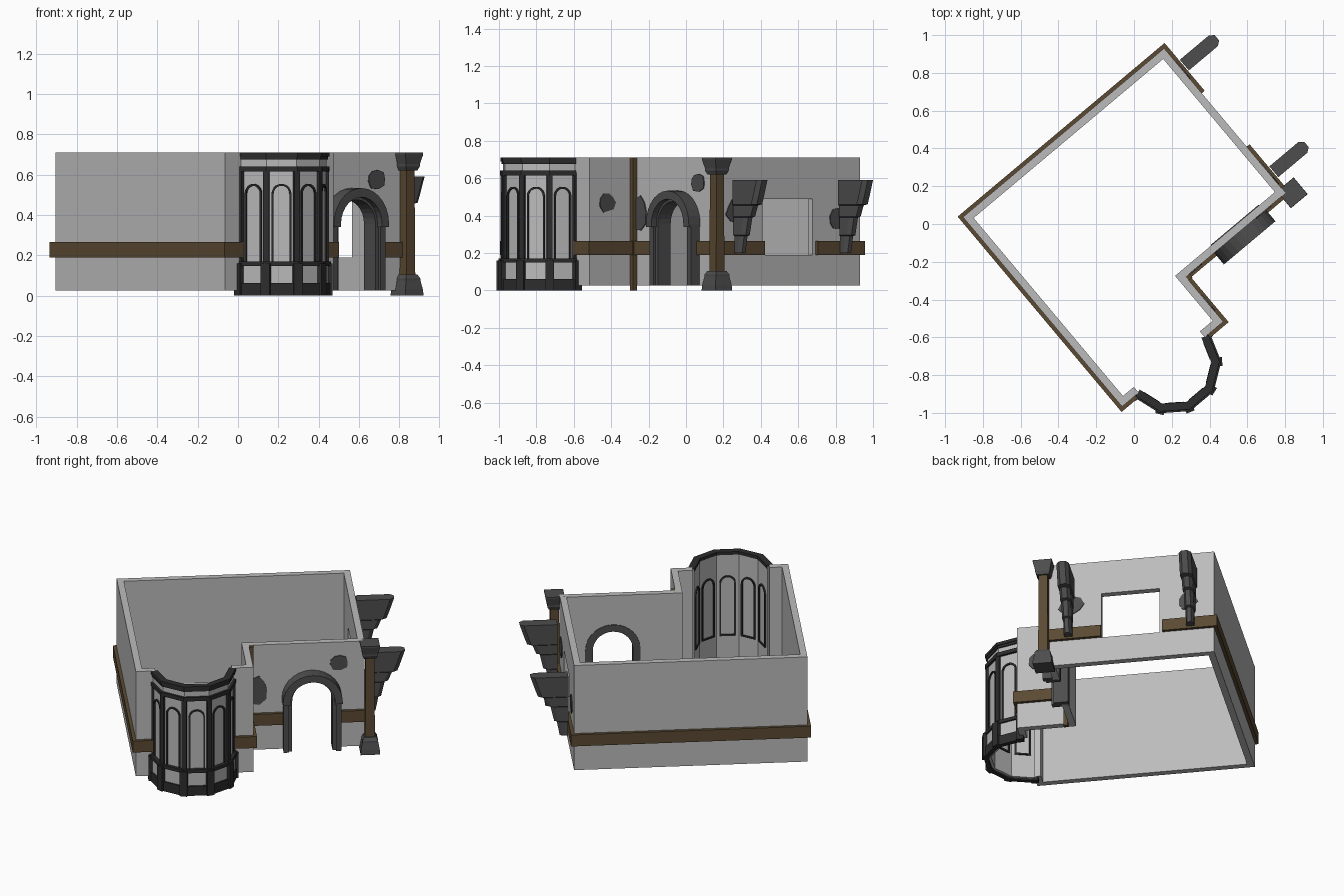
import bpy, bmesh, math, random
from mathutils import Matrix, Vector

if "Cube" in bpy.data.objects:
    bpy.data.objects.remove(bpy.data.objects["Cube"])

random.seed(4)
TURN = Matrix.Rotation(math.radians(40), 4, 'Z')   # the building stands turned on the grid


def material(name, r, g, b):
    m = bpy.data.materials.new(name)
    m.diffuse_color = (r, g, b, 1)
    m.use_nodes = True
    m.node_tree.nodes["Principled BSDF"].inputs["Base Color"].default_value = m.diffuse_color
    return m


PLASTER = material("grey plaster", 0.5, 0.5, 0.5)
STONE = material("dark stone", 0.075, 0.075, 0.077)
TRIM = material("black trim", 0.026, 0.026, 0.027)
WOOD = material("brown wood", 0.105, 0.068, 0.032)


def loft(name, sections, mat):
    """Skin a row of equal-length closed sections and cap both ends."""
    bm = bmesh.new()
    rows = [[bm.verts.new(p) for p in s] for s in sections]
    n = len(rows[0])
    for a, b in zip(rows, rows[1:]):
        for i in range(n):
            j = (i + 1) % n
            bm.faces.new((a[i], a[j], b[j], b[i]))
    bm.faces.new(rows[0])
    bm.faces.new(rows[-1])
    bmesh.ops.recalc_face_normals(bm, faces=bm.faces)
    me = bpy.data.meshes.new(name)
    bm.to_mesh(me)
    bm.free()
    me.transform(TURN)
    me.materials.append(mat)
    ob = bpy.data.objects.new(name, me)
    bpy.context.collection.objects.link(ob)
    return ob


def strip(name, path, s0, s1, z0, z1, mat):
    """Wall or band along a plan path, from offset s0 to s1 (outward is +)."""
    pts = [Vector(p) for p in path]
    dirs = [(b - a).normalized() for a, b in zip(pts, pts[1:])]
    nor = [Vector((-d.y, d.x)) for d in dirs]
    sections = []
    for i, p in enumerate(pts):
        a, b = nor[max(i - 1, 0)], nor[min(i, len(nor) - 1)]
        m = (a + b) / (1 + a.dot(b))
        q, r = p + m * s0, p + m * s1
        sections.append([(q.x, q.y, z0), (r.x, r.y, z0), (r.x, r.y, z1), (q.x, q.y, z1)])
    return loft(name, sections, mat)


def face_frame(x, y, normal_deg):
    """Map (along, outward, height) on a wall face to building coordinates."""
    c, s = math.cos(math.radians(normal_deg)), math.sin(math.radians(normal_deg))
    return lambda t, d, z: (x - s * t + c * d, y + c * t + s * d, z)


def arch_line(r, z0, spring, n):
    arc = [(-r * math.cos(math.pi * k / n), spring + r * math.sin(math.pi * k / n)) for k in range(n + 1)]
    return [(-r, z0)] + arc + [(r, z0)]


def arch_frame(name, at, wi, wo, z0, spring, d0, d1, n, mat):
    sections = [[at(ti, d0, zi), at(to, d0, zo), at(to, d1, zo), at(ti, d1, zi)]
                for (ti, zi), (to, zo) in zip(arch_line(wi, z0, spring, n), arch_line(wo, z0, spring, n))]
    return loft(name, sections, mat)


def plate(name, at, outline, d0, d1, mat):
    return loft(name, [[at(t, d, z) for t, z in outline] for d in (d0, d1)], mat)


def square_stack(name, x, y, levels, mat):
    return loft(name, [[(x - h, y - h, z), (x + h, y - h, z), (x + h, y + h, z), (x - h, y + h, z)]
                       for z, h in levels], mat)


def cut(target, cutter):
    mod = target.modifiers.new("opening", 'BOOLEAN')
    mod.operation, mod.solver, mod.object = 'DIFFERENCE', 'EXACT', cutter
    bpy.context.view_layer.objects.active = target
    bpy.ops.object.modifier_apply(modifier=mod.name)
    bpy.data.objects.remove(cutter, do_unlink=True)


# Main walls, one open loop with a gap for the bay
A, B, C, D, E, H = (-.67, .61), (.72, .61), (.72, -.39), (.03, -.39), (.03, -.70), (-.67, -.70)
walls = strip("walls", [(-.555, -.70), H, A, B, C, D, E, (-.099, -.70)], -.04, 0, .025, .71, PLASTER)

door_face = face_frame(.405, -.39, -90)
side_face = face_frame(.72, 0, 0)
return_face = face_frame(.03, 0, 0)
cut(walls, plate("door_cutter", door_face, arch_line(.15, -.1, .355, 14), -.1, .1, PLASTER))
cut(walls, plate("window_cutter", side_face, [(-.07, .19), (.28, .19), (.28, .49), (-.07, .49)], -.1, .1, PLASTER))

# Wooden band around the outside
for path in ([(-.565, -.70), H, A, B, (.72, .30)],
             [(.72, -.07), C, (.575, -.39)],
             [(.235, -.39), D, E, (-.08, -.70)]):
    strip("wooden_band", path, -.005, .02, .19, .265, WOOD)

# Arched doorway and its projecting hood
arch_frame("door_frame", door_face, .12, .165, .025, .355, -.044, .045, 14, STONE)
arch_frame("door_frame_outer", door_face, .14, .172, .025, .355, 0, .06, 14, STONE)
arch_frame("door_hood", door_face, .133, .178, .34, .355, 0, .08, 14, STONE)

# Bare stone patches where plaster has fallen off
for at, t, z, rt, rz in ((door_face, -.325, .42, .07, .10), (door_face, .16, .58, .065, .052),
                         (return_face, -.575, .47, .055, .058), (side_face, -.25, .43, .08, .07),
                         (side_face, .45, .38, .06, .06)):
    outline = []
    for k in range(9):
        a, f = 2 * math.pi * k / 9, random.uniform(.75, 1.08)
        outline.append((t + rt * f * math.cos(a), z + rz * f * math.sin(a)))
    plate("stone_patch", at, outline, -.003, .006, STONE)

# Corner column with stone base and capital, thin post in the inner corner
cx, cy = .748, -.412
square_stack("column_post", cx, cy, [(.09, .029), (.64, .026)], WOOD)
square_stack("column_base", cx, cy, [(0, .058), (.03, .056), (.075, .047), (.085, .047), (.105, .036)], STONE)
square_stack("column_capital", cx, cy, [(.62, .036), (.64, .045), (.652, .045), (.70, .057), (.71, .057)], STONE)
square_stack("inner_corner_post", .043, -.403, [(0, .013), (.71, .013)], WOOD)

# Stepped brackets on the side wall
STEPS = [(.20, .795, .024), (.29, .812, .024), (.295, .828, .028), (.39, .85, .028), (.395, .87, .032),
         (.455, .895, .032), (.46, .925, .037), (.50, .94, .037), (.59, .97, .037)]
for y in (-.264, .473):
    loft("stepped_bracket", [[(.745, y - w, z), (xo - .025, y - w, z), (xo, y - w * .5, z),
                              (xo, y + w * .5, z), (xo - .025, y + w, z), (.745, y + w, z)]
                             for z, xo, w in STEPS], STONE)

# Five-sided bay
BX, BY, R = -.327, -.70, .24
bay = [(BX + R * math.cos(math.radians(-36 * k)), BY + R * math.sin(math.radians(-36 * k))) for k in range(6)]
strip("bay_wall", bay, -.022, 0, .01, .70, PLASTER)
strip("bay_plinth", bay, -.005, .012, .01, .155, PLASTER)
for name, s0, s1, z0, z1 in (("bay_foot", -.005, .022, 0, .062), ("bay_sill", -.005, .022, .148, .17),
                             ("bay_window_head", -.005, .014, .615, .64),
                             ("bay_cornice_lower", -.005, .008, .675, .692),
                             ("bay_cornice", -.028, .013, .69, .71)):
    strip(name, bay, s0, s1, z0, z1, TRIM)

# Bay corner posts: heavy below the sill, slim above
for k in range(6):
    at = face_frame(BX, BY, -36 * k)
    for name, w, d, z0, z1 in (("bay_foot_post", .023, .268, 0, .16), ("bay_post", .015, .25, .16, .63)):
        plate(name, at, [(-w, z0), (w, z0), (w, z1), (-w, z1)], R - .012, d, TRIM)

# Arched window surrounds, seen on both sides of the bay wall
apothem = R * math.cos(math.radians(18))
for k in range(5):
    at = face_frame(BX, BY, -18 - 36 * k)
    arch_frame("bay_window_frame", at, .039, .049, .165, .505, apothem - .03, apothem + .008, 10, TRIM)
    plate("bay_window_inner_sill", at, [(-.049, .16), (.049, .16), (.049, .17), (-.049, .17)],
          apothem - .03, apothem, TRIM)
